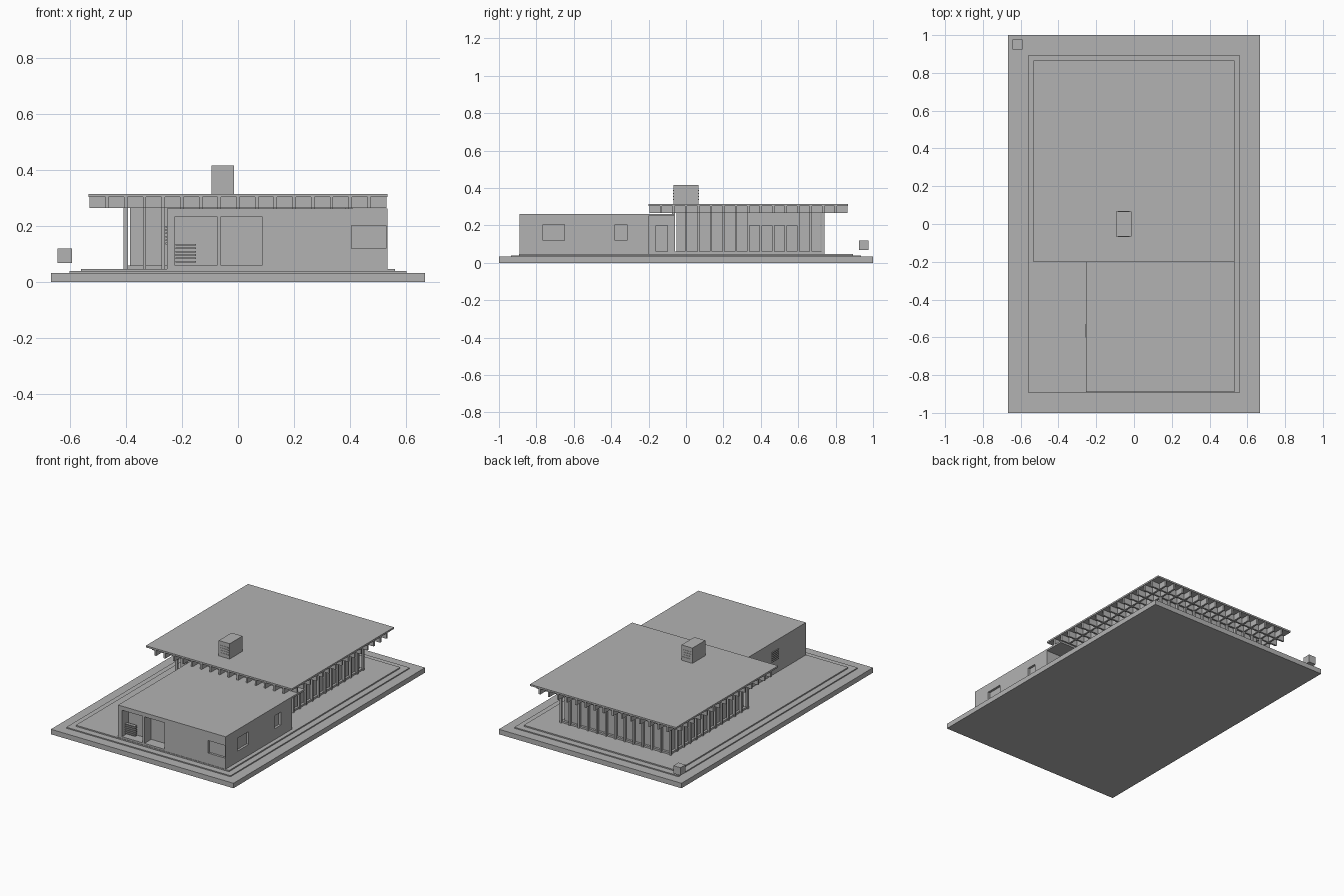
import bpy
from mathutils import Vector

cube = bpy.data.objects.get("Cube")
if cube:
    bpy.data.objects.remove(cube)

# Single grey finish
grey = bpy.data.materials.new("plain_grey")
grey.use_nodes = True
tone = (0.45, 0.45, 0.45, 1)
grey.diffuse_color = tone
grey.node_tree.nodes["Principled BSDF"].inputs["Base Color"].default_value = tone


def box(name, x, y, z):
    """Box spanning the given (low, high) ranges."""
    signs = [(a, b, c) for a in (0, 1) for b in (0, 1) for c in (0, 1)]
    verts = [Vector((x[a], y[b], z[c])) for a, b, c in signs]
    faces = [(0, 1, 3, 2), (4, 6, 7, 5), (0, 4, 5, 1),
             (2, 3, 7, 6), (0, 2, 6, 4), (1, 5, 7, 3)]
    mesh = bpy.data.meshes.new(name)
    mesh.from_pydata(verts, [], faces)
    mesh.materials.append(grey)
    obj = bpy.data.objects.new(name, mesh)
    bpy.context.collection.objects.link(obj)
    return obj


def around(centre, half):
    return (centre - half, centre + half)


def cut(target, x, y, z):
    """Carve a box-shaped recess and discard the cutter."""
    tool = box("recess_cutter", x, y, z)
    tool.hide_render = True
    mod = target.modifiers.new("recess", 'BOOLEAN')
    mod.operation = 'DIFFERENCE'
    mod.solver = 'EXACT'
    mod.object = tool
    bpy.context.view_layer.objects.active = target
    bpy.ops.object.modifier_apply(modifier=mod.name)
    bpy.data.objects.remove(tool)


BAY = 1 / 15
FLOOR = 0.048
ROOF_LOW = 0.265
WING_TOP = 0.262
HALF = 6 * BAY
MID_Y = 5 * BAY
OVERHANG = 8 * BAY

# Stepped plinth
box("base_slab", (-0.667, 0.667), (-1, 1), (0, 0.033))
box("middle_step", (-0.6, 0.6), (-0.935, 0.935), (0.03, 0.04))
box("upper_step", (-0.56, 0.56), (-0.893, 0.893), (0.035, FLOOR))

# Low front wing with recessed windows
WEST, EAST, FRONT = -0.253, 0.533, -0.89
wing = box("front_wing", (WEST, EAST), (FRONT, -0.2), (0.04, WING_TOP))
for x in ((-0.225, -0.075), (-0.06, 0.085)):
    cut(wing, x, (FRONT - 0.1, FRONT + 0.07), (0.06, 0.235))
cut(wing, (0.405, 0.527), (FRONT - 0.1, FRONT + 0.015), (0.12, 0.203))
for y in ((-0.765, -0.65), (-0.38, -0.315)):
    cut(wing, (EAST - 0.015, EAST + 0.1), y, (0.12, 0.205))

# Link with porch and side door
link = box("link_room", (WEST, HALF), (-0.21, -BAY), (0.04, WING_TOP))
cut(link, (HALF - 0.012, HALF + 0.1), (-0.16, -0.1), (0.06, 0.2))
box("porch_ceiling", (HALF - 0.01, EAST), (-0.21, -BAY), (0.25, WING_TOP))

# Louvres in the entrance and on the wing side
for i in range(6):
    z = 0.07 + 0.012 * i
    box("entrance_slat", (-0.222, -0.15), (FRONT + 0.03, FRONT + 0.05), (z, z + 0.006))
    z += 0.065
    box("side_slat", (WEST - 0.005, WEST + 0.005), (-0.6, -0.53), (z, z + 0.006))

# Glazed pavilion core with sill and columns
INSET = HALF - 0.015
box("pavilion_glass", (-INSET, INSET), around(MID_Y, INSET), (0.04, ROOF_LOW + 0.01))
box("pavilion_sill", around(0, HALF), around(MID_Y, HALF), (0.04, 0.06))
for i in range(13):
    p = (i - 6) * BAY
    for side in (-1, 1):
        edge = side * HALF
        box("end_column", around(p, 0.006), around(MID_Y + edge, 0.008), (0.04, ROOF_LOW + 0.005))
        box("side_column", around(edge, 0.008), around(MID_Y + p, 0.006), (0.04, ROOF_LOW + 0.005))
for i in range(4):
    y = (5 + i) * BAY
    box("window_head", (INSET - 0.01, HALF), (y, y + BAY), (0.2, ROOF_LOW))

# Overhanging flat roof on a waffle grid of beams
box("flat_roof", around(0, OVERHANG), around(MID_Y, OVERHANG), (0.304, 0.315))
for i in range(-7, 8):
    p = i * BAY
    box("long_beam", around(p, 0.006), around(MID_Y, OVERHANG - 0.004), (ROOF_LOW, 0.306))
    box("cross_beam", around(0, OVERHANG - 0.004), around(MID_Y + p, 0.006), (ROOF_LOW, 0.306))

# Rooftop chimney with fine vent slats
box("chimney", (-0.094, -0.014), (-0.067, 0.067), (0.31, 0.416))
for i in range(4):
    z = 0.335 + 0.016 * i
    box("chimney_vent", (-0.084, -0.024), (-0.069, 0.069), (z, z + 0.006))

# Small raised block at the back corner
box("corner_block", around(-0.617, 0.026), around(0.95, 0.026), (0.068, 0.12))
